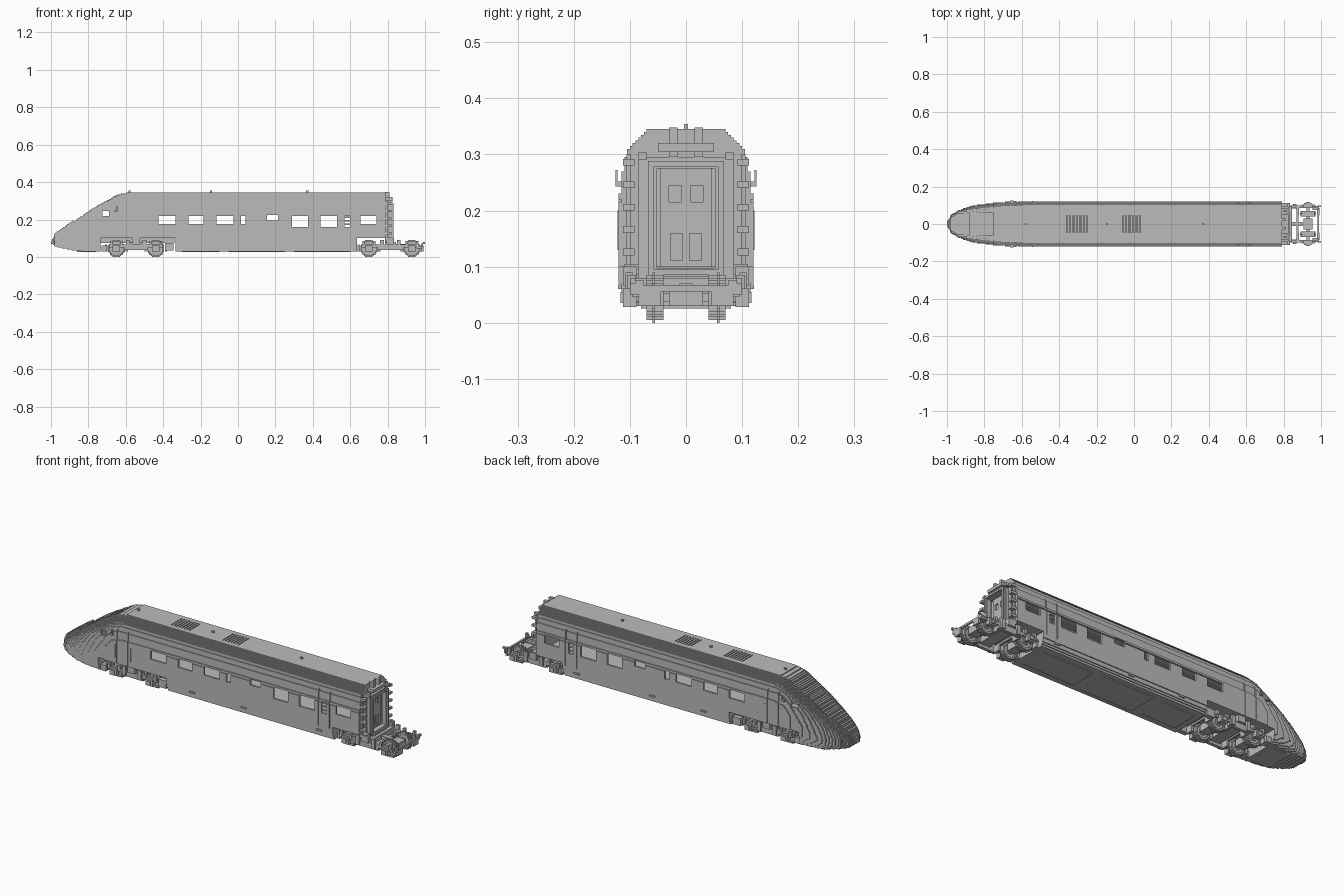
import bpy, bmesh
from mathutils import Matrix, Vector

if "Cube" in bpy.data.objects:
    bpy.data.objects.remove(bpy.data.objects["Cube"])

S = 0.005  # block size of the stepped surfaces
grey = bpy.data.materials.new("plain grey")
grey.use_nodes = True
grey.diffuse_color = (0.5, 0.5, 0.5, 1)
grey.node_tree.nodes["Principled BSDF"].inputs["Base Color"].default_value = (0.5, 0.5, 0.5, 1)


def add_object(name, mesh):
    mesh.materials.append(grey)
    obj = bpy.data.objects.new(name, mesh)
    bpy.context.scene.collection.objects.link(obj)
    return obj


def blocks(name, cells):
    """Skin a set of grid cells, merging faces into long strips."""
    verts, faces = {}, []
    for axis in range(3):
        run = 1 if axis == 0 else 0
        other = 3 - axis - run
        for side in (0, 1):
            d = [0, 0, 0]
            d[axis] = 1 if side else -1
            dx, dy, dz = d
            bare = {c for c in cells if (c[0] + dx, c[1] + dy, c[2] + dz) not in cells}
            for c in bare:
                p = list(c)
                p[run] -= 1
                if tuple(p) in bare:
                    continue
                length = 1
                p[run] = c[run] + 1
                while tuple(p) in bare:
                    length += 1
                    p[run] += 1
                quad = []
                for a, b in ((0, 0), (length, 0), (length, 1), (0, 1)):
                    q = list(c)
                    q[axis] += side
                    q[run] += a
                    q[other] += b
                    quad.append(verts.setdefault(tuple(q), len(verts)))
                faces.append(quad if (side == 1) != (axis == 1) else quad[::-1])
    mesh = bpy.data.meshes.new(name)
    mesh.from_pydata([[v * S for v in p] for p in verts], [], faces)
    add_object(name, mesh)


def boxes(name, parts, origin=(0, 0, 0)):
    """Boxes given as x, y and z ranges; those off the centre line are mirrored."""
    bm = bmesh.new()
    for (x0, x1), (y0, y1), (z0, z1) in parts:
        for sign in ((1, -1) if y0 >= 0 else (1,)):
            mid = Vector(((x0 + x1) / 2, sign * (y0 + y1) / 2, (z0 + z1) / 2)) + Vector(origin)
            size = Matrix.Diagonal((x1 - x0, y1 - y0, z1 - z0, 1))
            bmesh.ops.create_cube(bm, size=1, matrix=Matrix.Translation(mid) @ size)
    mesh = bpy.data.meshes.new(name)
    bm.to_mesh(mesh)
    bm.free()
    add_object(name, mesh)


def interp(table, v):
    if v <= table[0][0]:
        return table[0][1]
    for (a, p), (b, q) in zip(table, table[1:]):
        if v <= b:
            return p + (q - p) * (v - a) / (b - a)
    return table[-1][1]


# Body outline: roof line, underside, plan, shoulder rounding and skirt tuck
ROOF = [(-.995, .09), (-.98, .125), (-.9, .182), (-.8, .247), (-.64, .335), (-.59, .345)]
UNDER = [(-.995, .07), (-.975, .055), (-.88, .035), (-.8, .03)]
PLAN = [(-.995, .03), (-.98, .055), (-.94, .08), (-.86, .1), (-.75, .113), (-.66, .12)]
SHOULDER = [(0, .55), (.01, .66), (.03, .83), (.05, .9), (.08, .95), (.14, 1)]
SKIRT = [(0, .85), (.02, .95), (.05, 1)]
WINDOWS = [(-.725, -.69, .22, .245), (-.425, -.335, .175, .22), (-.265, -.185, .175, .22),
           (-.115, -.025, .175, .22), (.015, .04, .175, .22), (.155, .215, .195, .225),
           (.29, .375, .16, .22), (.44, .53, .16, .22), (.57, .6, .16, .22),
           (.655, .74, .175, .22)]
DOOR_LINES = [-.625, -.555, .55, .62]
GRILLES = [(-.36, -.24), (-.07, .04)]


def body_cells():
    cells = set()
    for i in range(-199, 158):
        x = (i + .5) * S
        roof, under, plan = interp(ROOF, x), interp(UNDER, x), interp(PLAN, x)
        if -.735 < x < -.335 or x > .635:   # wheel truck openings
            under = .1
        slat = i % 3 == 0 and any(a < x < b for a, b in GRILLES)
        door = any(abs(x - d) < S * .5 for d in DOOR_LINES)
        for k in range(6, 70):
            z = (k + .5) * S
            if not under < z < roof:
                continue
            half = plan * interp(SHOULDER, roof - z) * interp(SKIRT, z - interp(UNDER, x))
            n = round(half / S)
            window = any(a < x < b and c < z < d for a, b, c, d in WINDOWS)
            room = -.74 < x < .775 and .115 < z < roof - .012
            groove = (door and .09 < z < .28) or (x > -.34 and k == 43)
            for j in range(-n, n):
                y = abs(j + .5) * S
                edge = n * S - y
                if room and (edge > .011 or window):
                    continue
                if groove and edge < S:
                    continue
                if slat and y < .045 and z > roof - .008:
                    continue
                if -.88 < x < -.75 and y < .06 and z > roof - .012:   # windscreen recess
                    continue
                cells.add((i, j, k))
    return cells


blocks("body_shell", body_cells())

# Roof fittings and side mirrors
boxes("roof_aerials", [((x - .006, x + .006), (-.004, .004), (.34, .354)) for x in (-.58, -.145, .37)])
boxes("cab_mirrors", [((-.66, -.645), (.108, .126), (.243, .252)),
                      ((-.65, -.645), (.122, .126), (.252, .272))])
boxes("door_window_bars", [((.57, .6), (.112, .116), (z, z + .008)) for z in (.17, .19, .208)])
boxes("door_handrails", [((x, x + .005), (.115, .122), (.13, .2)) for x in (-.635, -.545)])
boxes("lower_side_vents", [((x, x + .03), (.113, .121), (.06, .068)) for x in (-.2, .1, .54)])

# Gangway end: nested frames, double door and fittings
frames = []
for x0, x1, w, low, high, t in ((.785, .8, .085, .08, .295, .02), (.8, .815, .068, .085, .288, .012),
                                (.815, .825, .06, .09, .283, .008), (.825, .832, .068, .085, .288, .01)):
    frames += [((x0, x1), (w - t, w), (low, high)),
               ((x0, x1), (-w, w), (high - t, high)), ((x0, x1), (-w, w), (low, low + t))]
boxes("gangway_frames", frames)
door = [((.785, .797), (0, .035), (.1, .215)), ((.785, .797), (0, .008), (.215, .27)),
        ((.785, .797), (.03, .045), (.1, .27)), ((.785, .797), (0, .045), (.245, .275)),
        ((.797, .803), (.006, .028), (.11, .16))]
boxes("gangway_door", door)
boxes("end_fittings", [((.785, .82), (.092, .112), (z, z + .012)) for z in (.12, .16, .2, .24, .28)]
      + [((.785, .8), (.098, .106), (.09, .3)), ((.785, .825), (.07, .085), (.29, .303)),
         ((.785, .81), (.015, .03), (.295, .348)), ((.785, .825), (-.05, .05), (.305, .32)),
         ((.785, .83), (-.055, .055), (.06, .082)), ((.785, .825), (.085, .11), (.085, .105))])


# Wheel trucks
def wheel_truck(name, cx, reach):
    cells = set()
    for ax in (-reach, reach):
        for i in range(-10, 10):
            for k in range(0, 20):
                r = ((i + .5) ** 2 + (k + .5 - 9) ** 2) ** .5
                for j in range(8, 14):
                    if r < (9.2 if j == 11 else 8.2) and not (j in (8, 13) and 3 < r < 6.5):
                        for jj in (j, -j - 1):
                            cells.add((i + round((cx + ax) / S), jj, k))
    blocks(name + "_wheels", cells)
    parts = [((-reach - .04, reach + .04), (.085, .1), (.05, .066)),
             ((-reach * .6, reach * .6), (.083, .1), (.036, .052)),
             ((-.03, .03), (-.095, .095), (.05, .08)),
             ((-.02, .02), (.088, .112), (.066, .1)),
             ((-.055, -.035), (.095, .108), (.04, .09)), ((.035, .055), (.095, .108), (.04, .09))]
    for ax in (-reach, reach):
        parts += [((ax - .007, ax + .007), (-.1, .1), (.038, .052)),        # axle
                  ((ax - .02, ax + .02), (.088, .112), (.028, .062)),       # axle box
                  ((ax - .01, ax + .01), (.11, .117), (.035, .055)),
                  ((ax - .035, ax - .022), (.09, .105), (.06, .085)),       # springs
                  ((ax + .022, ax + .035), (.09, .105), (.06, .085)),
                  ((ax - .025, ax + .025), (-.03, .03), (.03, .066))]       # drive case
        for s in (-1, 1):
            bx = ax + s * .055
            parts += [((bx - .006, bx + .006), (.045, .085), (.03, .06)),
                      ((bx - .005, bx + .005), (-.09, .09), (.056, .066))]
    boxes(name + "_frame", parts, (cx, 0, 0))


wheel_truck("front_truck", -.545, .105)
wheel_truck("rear_truck", .815, .115)
boxes("rear_truck_guards", [((.955, .985), (.075, .095), (.046, .056)),
                            ((.98, .99), (.075, .1), (.05, .075)),
                            ((.988, 1), (.09, .1), (.07, .08)),
                            ((.8, .9), (-.012, .012), (.05, .07))])
boxes("front_truck_equipment", [((-.73, -.7), (.06, .1), (.03, .06)), ((-.39, -.345), (.08, .105), (.035, .075)),
                                ((-.74, -.34), (-.035, .035), (.075, .102))])

# Underside panels and nose details
boxes("underside_panels", [((-.3, -.1), (-.07, .07), (.025, .031)), ((-.05, .25), (-.08, .08), (.025, .031)),
                           ((.3, .6), (-.07, .07), (.025, .031))])
boxes("nose_plough", [((-.86, -.76), (-.075, .075), (.025, .036))])
boxes("nose_coupler_cover", [((-1, -.985), (-.015, .015), (.07, .085))])
